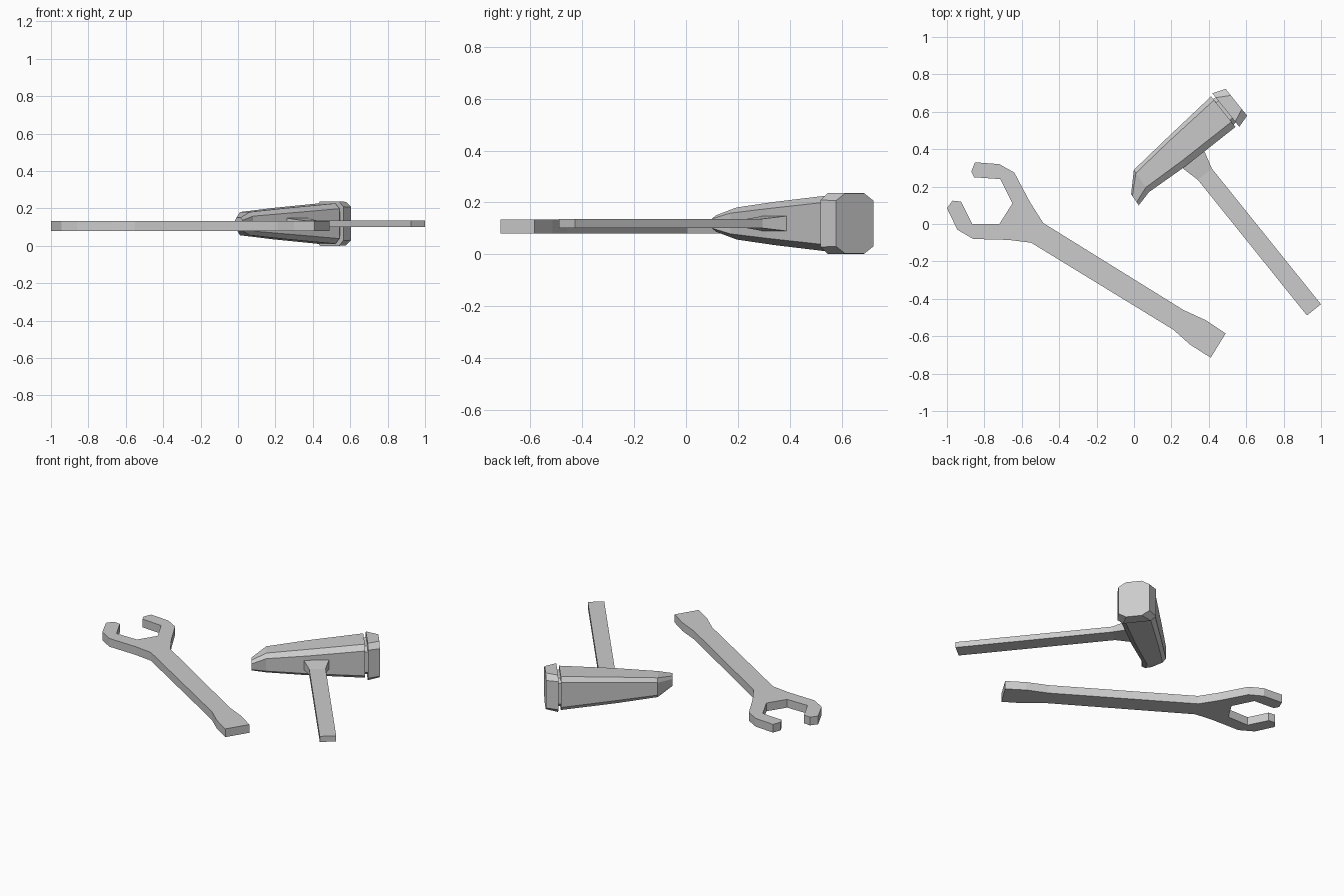
import bpy, bmesh
from mathutils import Vector

# Hammer frame: s runs along the head, t runs from handle end up through head
U = Vector((0.78, 0.626, 0))
V = Vector((-0.626, 0.78, 0))
ZC = 0.1185


def place(s, t, z):
    return U * s + V * t + Vector((0, 0, ZC + z))


def finish(bm, name):
    bmesh.ops.recalc_face_normals(bm, faces=bm.faces)
    me = bpy.data.meshes.new(name)
    bm.to_mesh(me)
    bm.free()
    ob = bpy.data.objects.new(name, me)
    bpy.context.collection.objects.link(ob)
    return ob


def loft(name, rings):
    bm = bmesh.new()
    loops = [[bm.verts.new(p) for p in r] for r in rings]
    n = len(loops[0])
    for a, b in zip(loops, loops[1:]):
        for i in range(n):
            j = (i + 1) % n
            bm.faces.new((a[i], a[j], b[j], b[i]))
    bm.faces.new(loops[0])
    bm.faces.new(loops[-1])
    return finish(bm, name)


def octagon(s, lo, hi, hz, c_lo, c_hi, cz, lean=0):
    # chamfered rectangle; lean shifts the upper side along the head
    half = [(lo, hz - cz), (lo + c_lo, hz), (hi - c_hi, hz), (hi, hz - cz)]
    pts = half + [(t, -z) for t, z in reversed(half)]
    return [place(s + lean * (t - lo) / (hi - lo), t, z) for t, z in pts]


def rect_t(t, s0, s1, hz):
    return [place(s, t, z) for s, z in ((s0, -hz), (s1, -hz), (s1, hz), (s0, hz))]


# Hammer head: wedge tail widening to the striking end
loft("hammer_head", [
    octagon(0.082, 0.062, 0.134, 0.032, 0.02, 0.012, 0.014, 0.006),
    octagon(0.17, 0.083, 0.226, 0.062, 0.03, 0.02, 0.022, 0.01),
    octagon(0.413, 0.068, 0.247, 0.083, 0.035, 0.02, 0.026),
    octagon(0.748, 0.065, 0.274, 0.108, 0.035, 0.025, 0.028),
])
# Recessed groove between head and striking cap
loft("hammer_neck", [octagon(s, 0.082, 0.256, 0.09, 0.03, 0.025, 0.025)
                     for s in (0.74, 0.772)])
# Striking cap
loft("hammer_striking_cap", [
    octagon(0.764, 0.053, 0.283, 0.1185, 0.035, 0.03, 0.028),
    octagon(0.834, 0.073, 0.257, 0.1165, 0.045, 0.045, 0.028),
])
# Handle flaring into the head
loft("hammer_handle", [
    rect_t(-0.96, 0.415, 0.511, 0.018),
    rect_t(-0.03, 0.414, 0.51, 0.018),
    rect_t(0.067, 0.39, 0.537, 0.029),
    rect_t(0.09, 0.39, 0.537, 0.029),
])

# Wrench: flat outline with an open jaw
outline = [
    (-0.85, 0.33), (-0.72, 0.32), (-0.64, 0.275), (-0.555, 0.115), (-0.485, 0.005),
    (0.265, -0.46), (0.385, -0.515), (0.49, -0.585), (0.41, -0.715), (0.30, -0.645),
    (0.21, -0.565), (-0.55, -0.10), (-0.67, -0.085), (-0.86, -0.08), (-0.945, -0.03),
    (-1.0, 0.085), (-0.97, 0.125), (-0.925, 0.12), (-0.865, 0.0), (-0.72, 0.0),
    (-0.65, 0.11), (-0.715, 0.24), (-0.855, 0.25), (-0.87, 0.28)]
loft("wrench", [[Vector((x, y, z)) for x, y in outline] for z in (0.08, 0.133)])
